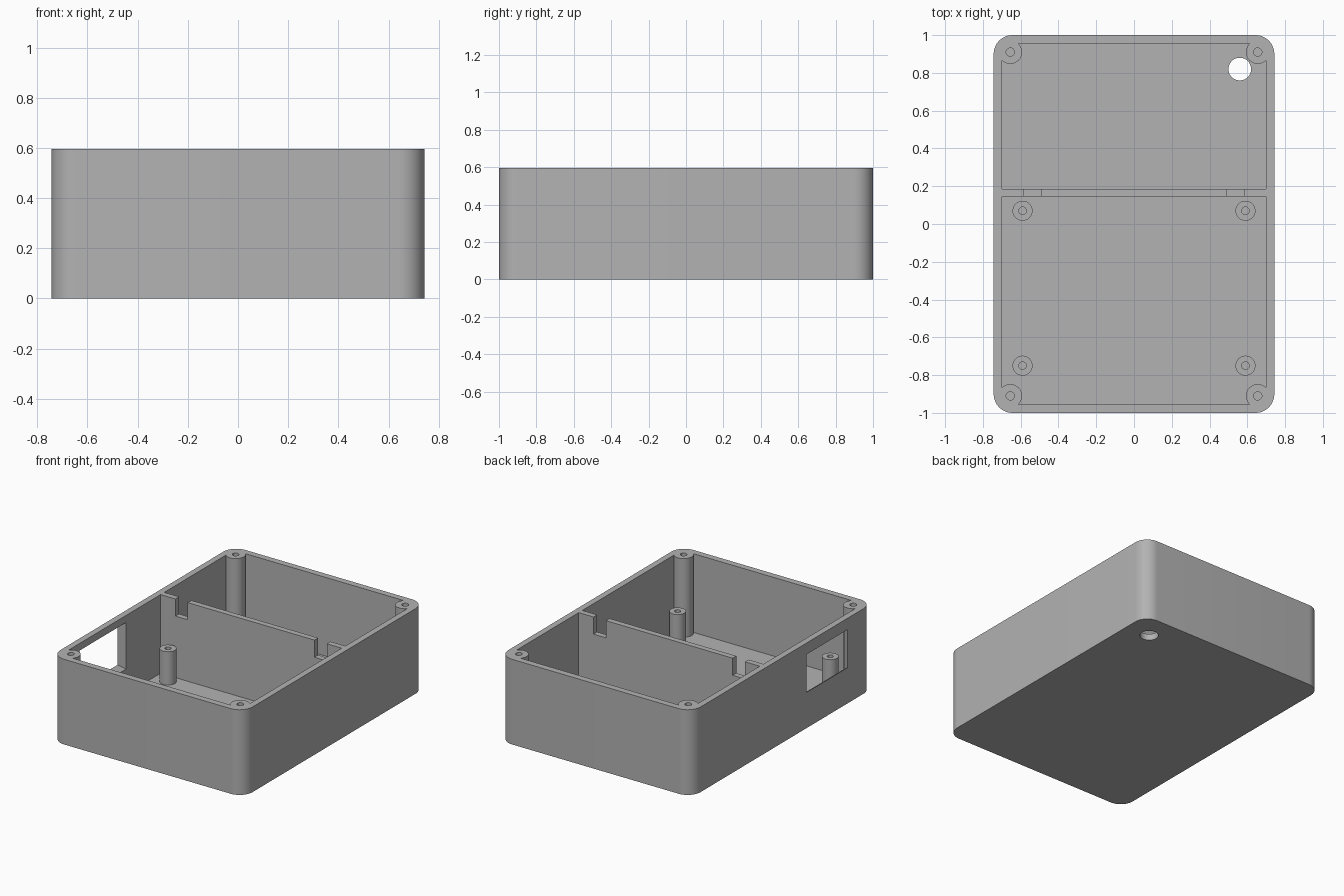
import bpy, bmesh, math

old = bpy.data.objects.get("Cube")
if old:
    bpy.data.objects.remove(old, do_unlink=True)

HALF_X, HALF_Y, HEIGHT = 0.743, 1.0, 0.595
IN_X, IN_Y, FLOOR = 0.70, 0.955, 0.045

gray = bpy.data.materials.new("plain gray")
gray.use_nodes = True
gray.diffuse_color = (0.45, 0.45, 0.45, 1)
gray.node_tree.nodes["Principled BSDF"].inputs["Base Color"].default_value = gray.diffuse_color


def make(name, bm):
    bmesh.ops.recalc_face_normals(bm, faces=bm.faces)
    mesh = bpy.data.meshes.new(name)
    bm.to_mesh(mesh)
    bm.free()
    mesh.materials.append(gray)
    ob = bpy.data.objects.new(name, mesh)
    bpy.context.collection.objects.link(ob)
    return ob


def loft(name, lower, upper):
    """Closed solid between two matching loops of points."""
    bm = bmesh.new()
    a = [bm.verts.new(p) for p in lower]
    b = [bm.verts.new(p) for p in upper]
    bm.faces.new(a)
    bm.faces.new(b)
    for i in range(len(a)):
        j = (i + 1) % len(a)
        bm.faces.new((a[i], a[j], b[j], b[i]))
    return make(name, bm)


def prism(name, outline, z0, z1):
    return loft(name, [(x, y, z0) for x, y in outline], [(x, y, z1) for x, y in outline])


def box(name, x0, x1, y0, y1, z0, z1):
    return prism(name, [(x0, y0), (x1, y0), (x1, y1), (x0, y1)], z0, z1)


def circle(cx, cy, r, n=48):
    return [(cx + r * math.cos(math.tau * i / n), cy + r * math.sin(math.tau * i / n))
            for i in range(n)]


def rounded_rect(hx, hy, r, steps=12):
    pts = []
    for k, (sx, sy) in enumerate([(1, 1), (-1, 1), (-1, -1), (1, -1)]):
        for i in range(steps + 1):
            a = math.pi / 2 * (k + i / steps)
            pts.append((sx * (hx - r) + r * math.cos(a), sy * (hy - r) + r * math.sin(a)))
    return pts


def smooth(ob):
    bpy.ops.object.select_all(action='DESELECT')
    ob.select_set(True)
    bpy.context.view_layer.objects.active = ob
    bpy.ops.object.shade_smooth_by_angle(angle=math.radians(30))


def tube(name, cx, cy, r, hole, z0, z1):
    """Hollow screw post."""
    bm = bmesh.new()
    rings = [[bm.verts.new((x, y, z)) for x, y in circle(cx, cy, rad, 32)]
             for rad, z in ((r, z0), (r, z1), (hole, z1), (hole, z0))]
    for k in range(4):
        a, b = rings[k], rings[(k + 1) % 4]
        for i in range(32):
            j = (i + 1) % 32
            bm.faces.new((a[i], a[j], b[j], b[i]))
    smooth(make(name, bm))


# Enclosure body with two compartments; the divider is left standing between them
body = prism("enclosure_body", rounded_rect(HALF_X, HALF_Y, 0.1), 0, HEIGHT)
cutters = [
    box("front_compartment_cutter", -IN_X, IN_X, -IN_Y, 0.145, FLOOR, 1),
    box("back_compartment_cutter", -IN_X, IN_X, 0.185, IN_Y, FLOOR, 1),
    prism("floor_hole_cutter", circle(0.56, 0.82, 0.06), -0.1, 0.1),
]
# Cable slots in the divider
for side in (-1, 1):
    x = side * 0.5375
    cutters.append(box("divider_slot_cutter", x - 0.0475, x + 0.0475, 0.12, 0.21, 0.475, 1))


# Side window, flaring wider towards the inside
def window_loop(x):
    g = 0.03 * (x + HALF_X) / (HALF_X - IN_X)
    y0, y1, z0, z1 = -0.72 - g, -0.267 + g, 0.25 - g, 0.515 + g
    return [(x, y0, z0), (x, y1, z0), (x, y1, z1), (x, y0, z1)]


cutters.append(loft("window_cutter", window_loop(-0.753), window_loop(-0.69)))

for cutter in cutters:
    cutter.hide_render = True
    mod = body.modifiers.new(cutter.name, 'BOOLEAN')
    mod.operation = 'DIFFERENCE'
    mod.solver = 'EXACT'
    mod.object = cutter
    bpy.context.view_layer.objects.active = body
    bpy.ops.object.modifier_apply(modifier=mod.name)
    bpy.data.objects.remove(cutter, do_unlink=True)
smooth(body)

# Corner screw posts and board standoffs
for sx, side in ((-1, "right"), (1, "left")):
    for sy, end in ((-1, "front"), (1, "back")):
        tube(f"{end}_{side}_corner_post", sx * 0.655, sy * 0.91, 0.0625, 0.022, 0.03, HEIGHT)
    for y, end in ((-0.75, "front"), (0.07, "middle")):
        tube(f"{end}_{side}_standoff", sx * 0.59, y, 0.053, 0.02, 0.03, 0.278)
